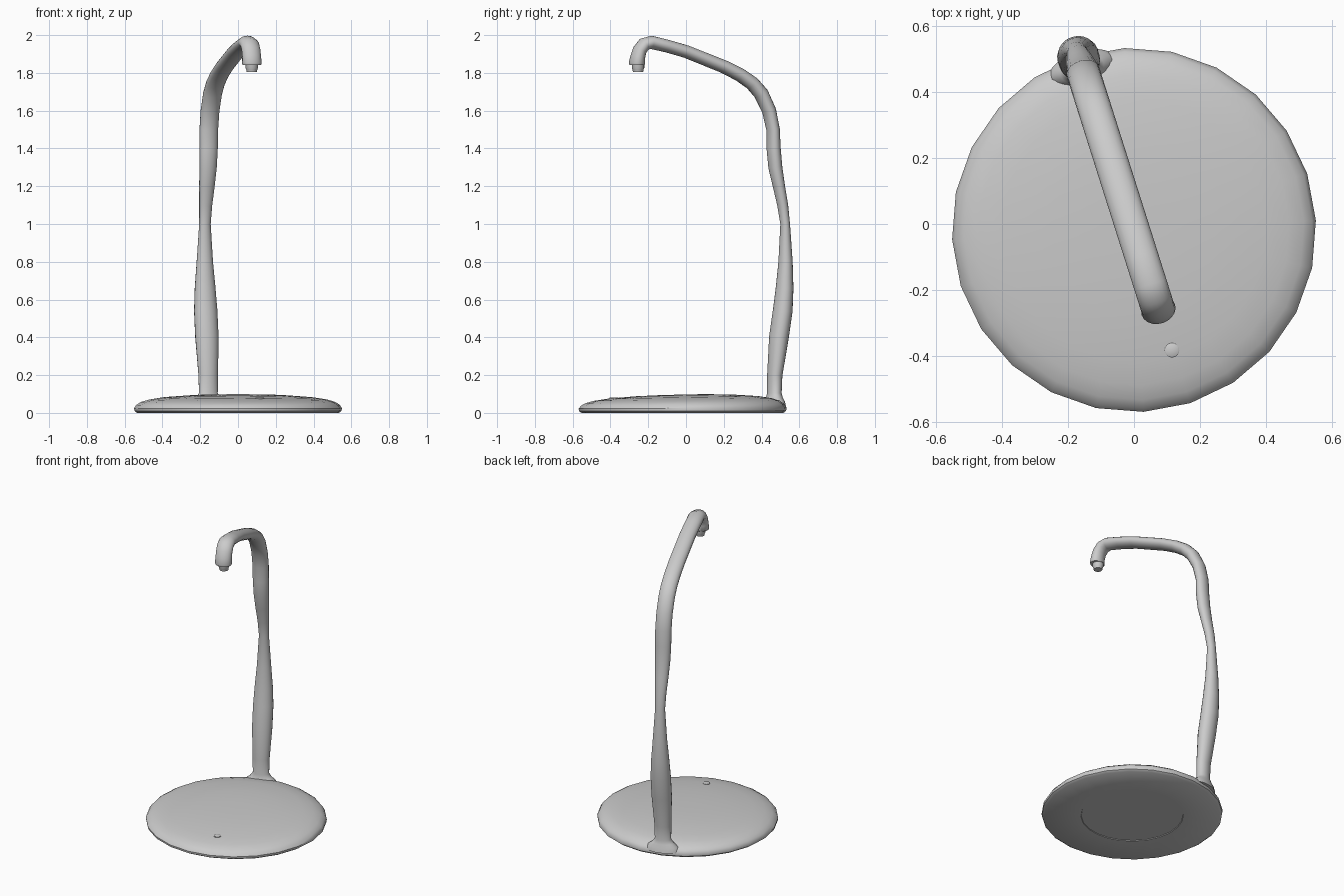
import bpy, bmesh, math
from mathutils import Vector

cube = bpy.data.objects.get("Cube")
if cube:
    bpy.data.objects.remove(cube, do_unlink=True)

grey = bpy.data.materials.new("light grey")
grey.use_nodes = True
colour = (0.6, 0.6, 0.6, 1)
grey.diffuse_color = colour
grey.node_tree.nodes["Principled BSDF"].inputs["Base Color"].default_value = colour


def skin(name, rings, angle=40):
    """Join equal rings of points into a closed smooth body."""
    bm = bmesh.new()
    loops = [[bm.verts.new(p) for p in ring] for ring in rings]
    n = len(loops[0])
    for a, b in zip(loops, loops[1:]):
        for i in range(n):
            j = (i + 1) % n
            bm.faces.new((a[i], a[j], b[j], b[i]))
    bm.faces.new(loops[0][::-1])
    bm.faces.new(loops[-1])
    bmesh.ops.recalc_face_normals(bm, faces=bm.faces)
    mesh = bpy.data.meshes.new(name)
    bm.to_mesh(mesh)
    bm.free()
    obj = bpy.data.objects.new(name, mesh)
    bpy.context.collection.objects.link(obj)
    mesh.materials.append(grey)
    bpy.ops.object.select_all(action="DESELECT")
    obj.select_set(True)
    bpy.context.view_layer.objects.active = obj
    bpy.ops.object.shade_smooth_by_angle(angle=math.radians(angle))
    return obj


def lathe(name, profile, centre, sides, tilt=0.0, turn=0.0):
    """Turn a (radius, height) profile; tilt raises the top toward the back."""
    rings = []
    for r, z in profile:
        ring = []
        for i in range(sides):
            a = math.tau * i / sides + turn
            y = r * math.sin(a)
            ring.append((centre[0] + r * math.cos(a), centre[1] + y, z * (1 + tilt * y)))
        rings.append(ring)
    return skin(name, rings)


# Round base with a gently domed top and a recessed disc underneath
lathe("base", [(0.31, 0.004), (0.312, 0.0), (0.535, 0.0), (0.549, 0.01), (0.551, 0.025),
               (0.54, 0.042), (0.515, 0.058), (0.47, 0.071), (0.4, 0.082),
               (0.25, 0.093), (0.1, 0.097), (0.01, 0.097)],
      (0, -0.018), 24, tilt=0.22, turn=math.radians(3))

# Small round button on the base
lathe("button", [(0.022, 0.06), (0.022, 0.08), (0.019, 0.082)], (0.115, -0.382), 16)

# Swept stem: y, z, half thickness, half width
path = [
    (0.468, 0.03, 0.056, 0.105), (0.468, 0.06, 0.05, 0.095), (0.468, 0.08, 0.042, 0.068),
    (0.468, 0.105, 0.037, 0.051), (0.47, 0.2, 0.039, 0.053), (0.492, 0.4, 0.051, 0.063),
    (0.512, 0.54, 0.051, 0.063), (0.522, 0.66, 0.046, 0.056), (0.527, 0.8, 0.037, 0.044),
    (0.525, 1.0, 0.025, 0.031), (0.512, 1.1, 0.028, 0.035), (0.492, 1.2, 0.031, 0.042),
    (0.473, 1.3, 0.036, 0.047), (0.464, 1.4, 0.036, 0.05), (0.461, 1.5, 0.034, 0.051),
    (0.44, 1.6, 0.036, 0.051), (0.398, 1.69, 0.038, 0.051), (0.35, 1.745, 0.037, 0.051),
    (0.285, 1.79, 0.036, 0.051), (0.2, 1.833, 0.035, 0.051), (0.0, 1.913, 0.034, 0.051),
    (-0.1, 1.942, 0.034, 0.051), (-0.185, 1.962, 0.035, 0.051), (-0.222, 1.951, 0.036, 0.051),
    (-0.245, 1.92, 0.036, 0.051), (-0.255, 1.885, 0.038, 0.051), (-0.26, 1.85, 0.042, 0.053),
    (-0.26, 1.843, 0.039, 0.05),
]
across = Vector((0.951, 0.309, 0))
points = [Vector((-0.175 + (0.525 - y) * 0.317, y, z)) for y, z, t, w in path]
rings = []
for k, (y, z, t, w) in enumerate(path):
    ahead = points[min(k + 1, len(points) - 1)] - points[max(k - 1, 0)]
    if k in (0, len(path) - 1):
        ahead = Vector((0, 0, 1 if k == 0 else -1))
    normal = ahead.normalized().cross(across).normalized()
    rings.append([points[k] + across * w * math.cos(a) + normal * t * math.sin(a)
                  for a in (math.tau * i / 20 for i in range(20))])
skin("curved_stem", rings, angle=50)

# Stepped tip below the stem's downturned end
lathe("tip", [(0.033, 1.87), (0.033, 1.825), (0.029, 1.817), (0.027, 1.804)],
      (0.073, -0.254), 16)
